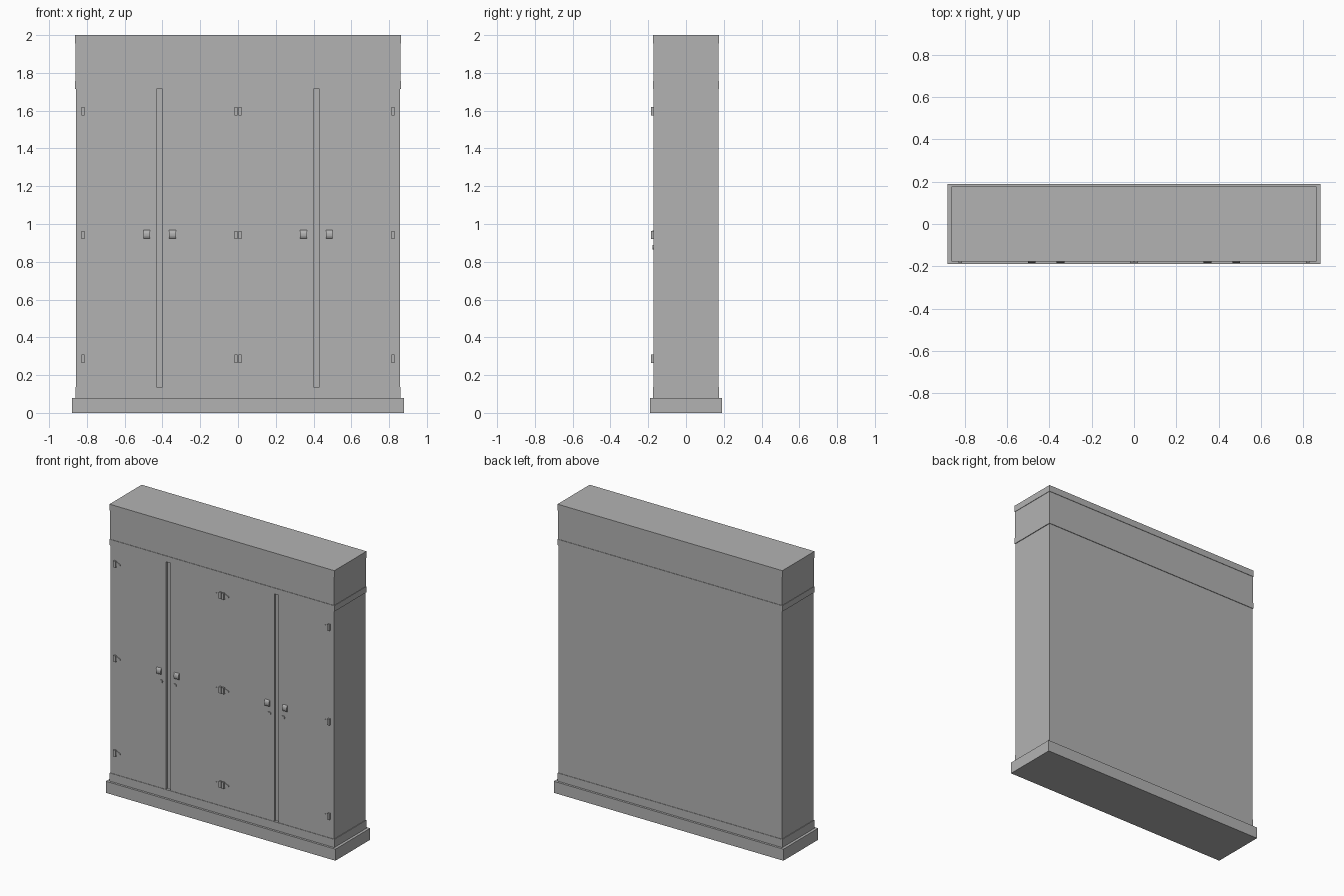
import bpy
import bmesh
from math import pi, cos, sin

cube = bpy.data.objects.get("Cube")
if cube:
    bpy.data.objects.remove(cube, do_unlink=True)

grey = bpy.data.materials.new("plain_grey")
grey.use_nodes = True
colour = (0.45, 0.45, 0.45, 1)
grey.diffuse_color = colour
grey.node_tree.nodes["Principled BSDF"].inputs["Base Color"].default_value = colour


def finish(name, bm):
    bmesh.ops.recalc_face_normals(bm, faces=bm.faces)
    mesh = bpy.data.meshes.new(name)
    bm.to_mesh(mesh)
    bm.free()
    mesh.materials.append(grey)
    obj = bpy.data.objects.new(name, mesh)
    bpy.context.collection.objects.link(obj)
    return obj


def add_box(bm, x0, x1, y0, y1, z0, z1):
    verts = bmesh.ops.create_cube(bm, size=1)["verts"]
    for v in verts:
        v.co.x = x1 if v.co.x > 0 else x0
        v.co.y = y1 if v.co.y > 0 else y0
        v.co.z = z1 if v.co.z > 0 else z0


def box(name, *bounds):
    bm = bmesh.new()
    add_box(bm, *bounds)
    return finish(name, bm)


def add_prism(bm, points, offset):
    """Extrude a closed outline of 3D points by an offset."""
    face = bm.faces.new([bm.verts.new(p) for p in points])
    new = bmesh.ops.extrude_face_region(bm, geom=[face])["geom"]
    moved = [v for v in new if isinstance(v, bmesh.types.BMVert)]
    bmesh.ops.translate(bm, verts=moved, vec=offset)


# Carcass tiers: half width, half depth, bottom, top
tiers = {
    "plinth": (0.88, 0.19, 0.0, 0.08),
    "skirt": (0.861, 0.175, 0.08, 0.137),
    "frieze": (0.859, 0.173, 1.757, 1.955),
    "cornice_band": (0.862, 0.176, 1.716, 1.757),
    "top_cap": (0.862, 0.176, 1.955, 2.0),
}
for name, (w, d, z0, z1) in tiers.items():
    box(name, -w, w, -d, d, z0, z1)

FRONT = -0.172
SEAM, GAP = 0.415, 0.016
EDGE = 0.857
LOW, HIGH = 0.137, 1.716
box("carcass", -EDGE, EDGE, FRONT + 0.015, 0.172, LOW, HIGH)

# Doors separated by recessed seams
box("right_door", -EDGE, -SEAM - GAP, FRONT, FRONT + 0.015, LOW, HIGH)
box("centre_doors", -SEAM + GAP, SEAM - GAP, FRONT, FRONT + 0.015, LOW, HIGH)
box("left_door", SEAM + GAP, EDGE, FRONT, FRONT + 0.015, LOW, HIGH)


# Hinges: a square knuckle with a thin tapered leaf
def hinge(x, z, side):
    bm = bmesh.new()
    add_box(bm, x - 0.008, x + 0.008, FRONT - 0.012, FRONT, z - 0.022, z + 0.022)
    y = FRONT - 0.004
    add_prism(bm, [(x, y, z - 0.02), (x, y, z + 0.02),
                   (x + side * 0.04, y, z + 0.004),
                   (x + side * 0.04, y, z - 0.004)], (0, 0.004, 0))
    finish("hinge", bm)


for z in (0.287, 0.942, 1.597):
    for s in (-1, 1):
        hinge(s * 0.82, z, -s)
        hinge(s * 0.011, z, s)


# Pulls: bowed bars running up the door, with a lock below each
def pull(x, z):
    bm = bmesh.new()
    steps = 8
    arc = [(x - 0.018, FRONT - 0.012 * sin(pi * i / steps),
            z - 0.022 * cos(pi * i / steps)) for i in range(steps + 1)]
    add_prism(bm, arc, (0.036, 0, 0))
    finish("door_pull", bm)


def lock(x, z):
    bm = bmesh.new()
    ring = [(x + 0.012 * cos(2 * pi * i / 16), FRONT - 0.006,
             z + 0.012 * sin(2 * pi * i / 16)) for i in range(16)]
    add_prism(bm, ring, (0, 0.006, 0))
    finish("door_lock", bm)


for s in (-1, 1):
    for t in (-1, 1):
        pull(s * SEAM + t * 0.068, 0.945)
        lock(s * SEAM + t * 0.053, 0.877)
